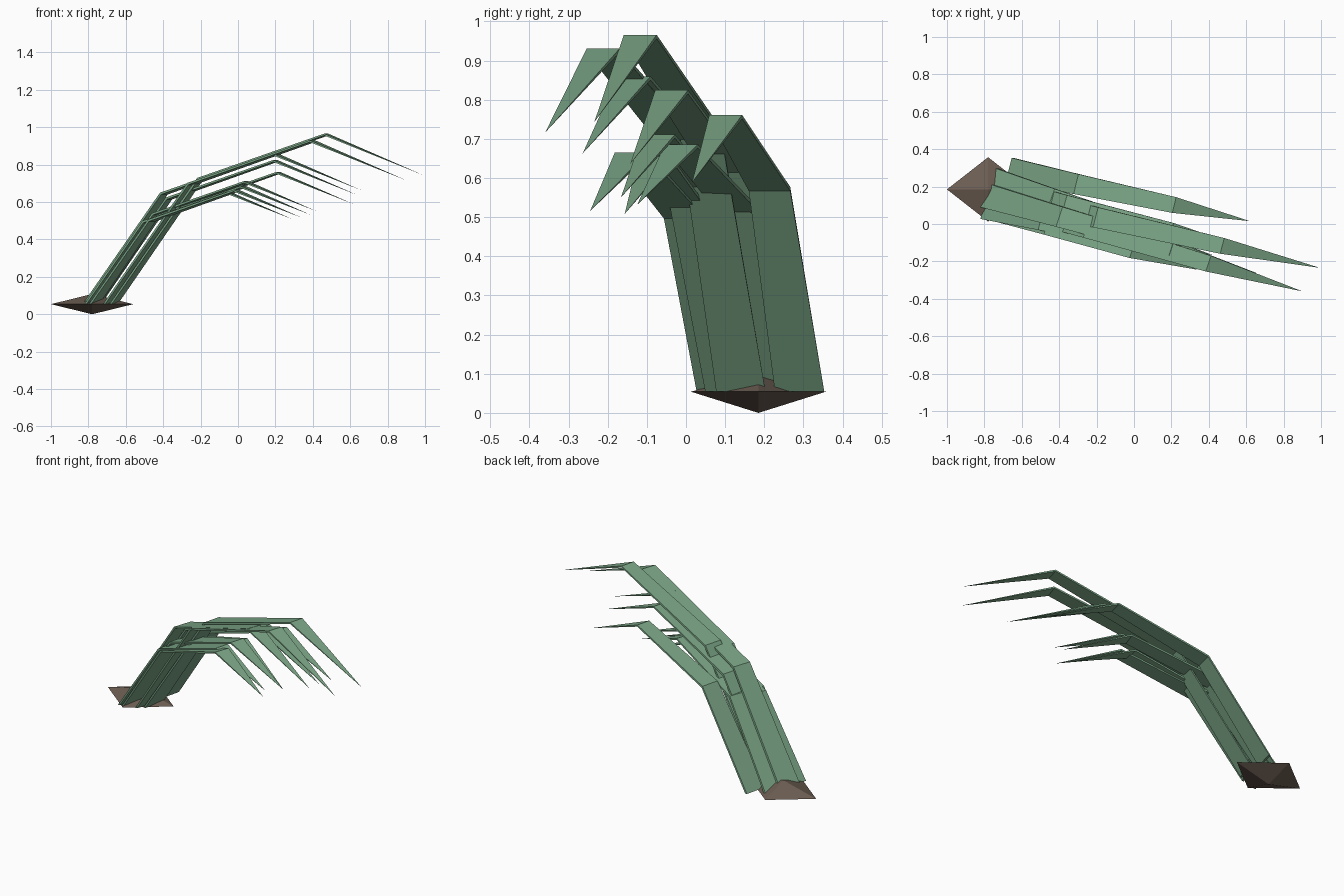
import bpy
import bmesh
from mathutils import Vector

if "Cube" in bpy.data.objects:
    bpy.data.objects.remove(bpy.data.objects["Cube"])


def material(name, color):
    m = bpy.data.materials.new(name)
    m.diffuse_color = color
    m.use_nodes = True
    m.node_tree.nodes["Principled BSDF"].inputs["Base Color"].default_value = m.diffuse_color
    return m


GREEN = material("leaf_green", (0.20, 0.38, 0.24, 1))
BROWN = material("soil_brown", (0.15, 0.11, 0.085, 1))


def finish(bm, name, mat):
    bmesh.ops.recalc_face_normals(bm, faces=bm.faces)
    mesh = bpy.data.meshes.new(name)
    bm.to_mesh(mesh)
    bm.free()
    mesh.materials.append(mat)
    bpy.context.collection.objects.link(bpy.data.objects.new(name, mesh))


# Soil clump: flattened eight-sided diamond
bm = bmesh.new()
for z in (0.0, 0.108):
    tip = bm.verts.new((-0.78, 0.185, z))
    ring = [bm.verts.new((-0.78 + dx, 0.185 + dy, 0.054))
            for dx, dy in ((0.22, 0), (0, 0.172), (-0.22, 0), (0, -0.172))]
    for i in range(4):
        bm.faces.new((ring[i], ring[(i + 1) % 4], tip))
bmesh.ops.remove_doubles(bm, verts=bm.verts, dist=0.001)
finish(bm, "soil_clump", BROWN)

# Blade profile: forward distance, height, half width, thickness offset (x, z)
SECTIONS = ((0.0, 0.0, 0.063, 0.012, 0.0),
            (0.36, 0.522, 0.053, 0.006, -0.010),
            (0.885, 0.706, 0.042, 0.0, -0.010))
TIP = (1.29, 0.533)


def blade(name, x, y, s, slope):
    """Bent blade from base (x, y), scaled by s, drifting sideways by slope."""
    bm = bmesh.new()
    rings = []
    side = Vector((slope * 1.15, 1, 0))
    for d, h, w, tx, tz in SECTIONS:
        c = Vector((x + d * s, y - d * s * slope, 0.055 + h * s))
        t = Vector((tx, 0, tz))
        rings.append([bm.verts.new(p) for p in
                      (c - side * w, c + side * w, c + side * w + t, c - side * w + t)])
    d, h = TIP
    tip = bm.verts.new((x + d * s, y - d * s * slope, 0.055 + h * s))
    bm.faces.new(rings[0])
    for a, b in zip(rings, rings[1:]):
        for i in range(4):
            j = (i + 1) % 4
            bm.faces.new((a[i], a[j], b[j], b[i]))
    for i in range(4):
        bm.faces.new((rings[-1][i], rings[-1][(i + 1) % 4], tip))
    finish(bm, name, GREEN)


# Tuft of blades: base x, base y, length, sideways drift
BLADES = ((-0.670, 0.140, 1.29, 0.225),
          (-0.700, 0.112, 1.24, 0.295),
          (-0.810, 0.155, 1.14, 0.285),
          (-0.765, 0.195, 1.09, 0.240),
          (-0.670, 0.290, 1.00, 0.213),
          (-0.775, 0.090, 0.865, 0.300),
          (-0.780, 0.140, 0.930, 0.255),
          (-0.765, 0.235, 0.894, 0.312),
          (-0.805, 0.090, 0.850, 0.225))
for n, params in enumerate(BLADES, 1):
    blade(f"grass_blade_{n}", *params)
